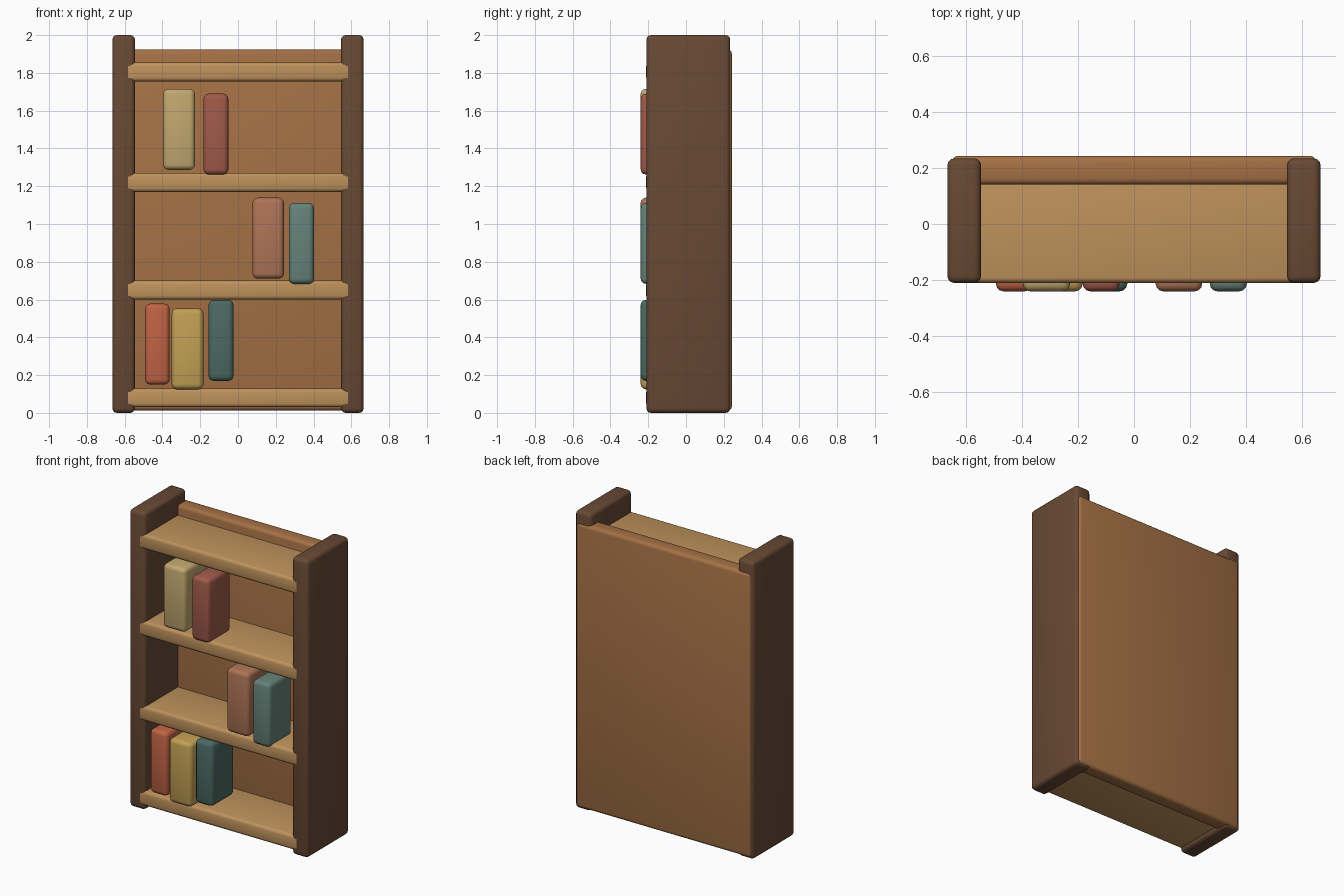
import bpy

if "Cube" in bpy.data.objects:
    bpy.data.objects.remove(bpy.data.objects["Cube"])


def material(name, hex_code):
    srgb = [int(hex_code[i:i + 2], 16) / 255 for i in (0, 2, 4)]
    mat = bpy.data.materials.new(name)
    mat.diffuse_color = (*[((c + 0.055) / 1.055) ** 2.4 for c in srgb], 1)
    mat.use_nodes = True
    mat.node_tree.nodes["Principled BSDF"].inputs["Base Color"].default_value = mat.diffuse_color
    return mat


def block(name, x, y, z, mat, bevel):
    """Rounded box from (min, max) pairs on each axis."""
    spans = (x, y, z)
    bpy.ops.mesh.primitive_cube_add(size=1, location=[(a + b) / 2 for a, b in spans])
    ob = bpy.context.object
    ob.name = name
    ob.scale = [b - a for a, b in spans]
    bpy.ops.object.transform_apply(location=False, rotation=False, scale=True)
    mod = ob.modifiers.new("rounded_edges", "BEVEL")
    mod.width = bevel
    mod.segments = 3
    bpy.ops.object.modifier_apply(modifier=mod.name)
    bpy.ops.object.shade_smooth_by_angle()
    ob.data.materials.append(mat)
    return ob


dark_wood = material("dark_wood", "684934")
light_wood = material("light_wood", "BE925C")
mid_wood = material("mid_wood", "A57145")

# Side panels
for name, s in (("left_side", -1), ("right_side", 1)):
    block(name, sorted((s * 0.545, s * 0.665)), (-0.21, 0.234), (0, 2), dark_wood, 0.025)

# Back panel
block("back_panel", (-0.648, 0.648), (0.14, 0.243), (0.012, 1.923), mid_wood, 0.022)

# Shelves, let into the sides and back
for i, top in enumerate((0.13, 0.70, 1.27, 1.855)):
    block(f"shelf_{i + 1}", (-0.60, 0.60), (-0.2105, 0.20), (top - 0.10, top), light_wood, 0.02)

# Books: centre x, width, bottom z, colour
books = [
    (-0.427, 0.13, 0.150, "C06344"),
    (-0.267, 0.168, 0.125, "C2A055"),
    (-0.090, 0.132, 0.170, "4C6A62"),
    (0.160, 0.166, 0.711, "AE7456"),
    (0.336, 0.132, 0.683, "66827A"),
    (-0.312, 0.168, 1.287, "C2A870"),
    (-0.117, 0.132, 1.262, "A05A4A"),
]
for i, (cx, w, z, color) in enumerate(books):
    block(f"book_{i + 1}", (cx - w / 2, cx + w / 2), (-0.24, 0.0), (z, z + 0.428),
          material(f"book_cover_{i + 1}", color), 0.027)
